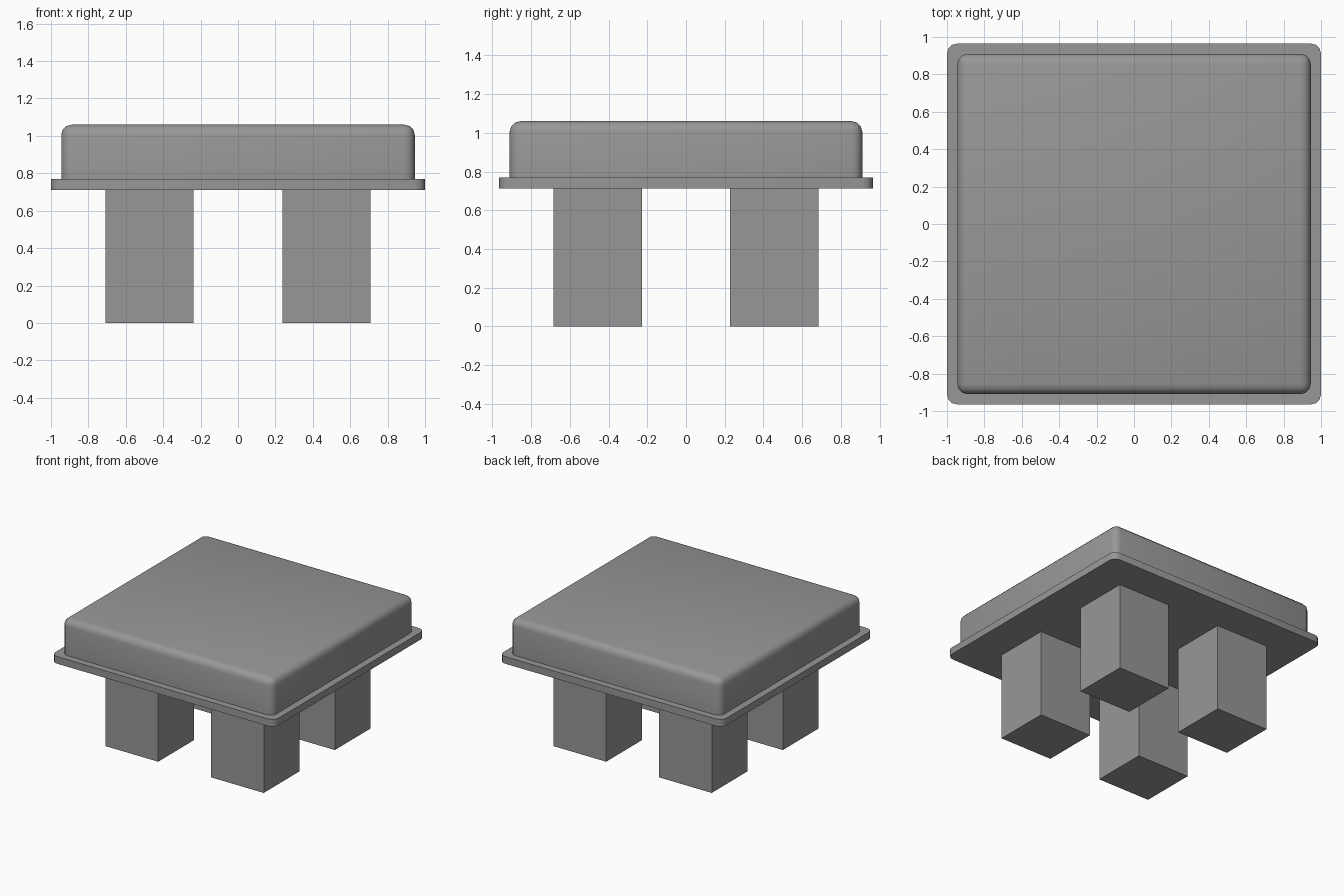
import bpy, bmesh
from math import radians

if "Cube" in bpy.data.objects:
    bpy.data.objects.remove(bpy.data.objects["Cube"])

# Dark grey shared by all parts
grey = bpy.data.materials.new("dark_grey")
grey.diffuse_color = (0.31, 0.31, 0.31, 1)
grey.use_nodes = True
grey.node_tree.nodes["Principled BSDF"].inputs["Base Color"].default_value = grey.diffuse_color


def box(name, half_x, half_y, z0, z1, x=0.0, y=0.0, radius=0.0, round_top=False):
    """Box with optional rounded upright corners and rounded top rim."""
    bm = bmesh.new()
    bmesh.ops.create_cube(bm, size=1)
    for v in bm.verts:
        v.co.x *= 2 * half_x
        v.co.y *= 2 * half_y
        v.co.z = z1 if v.co.z > 0 else z0
    if radius:
        def picked(e):
            zs = [v.co.z for v in e.verts]
            upright = abs(zs[0] - zs[1]) > 1e-5
            return upright or (round_top and min(zs) > z1 - 1e-5)
        bmesh.ops.bevel(bm, geom=[e for e in bm.edges if picked(e)], offset=radius,
                        segments=3, profile=0.5, affect='EDGES', clamp_overlap=True)
    mesh = bpy.data.meshes.new(name)
    bm.to_mesh(mesh)
    bm.free()
    mesh.materials.append(grey)
    obj = bpy.data.objects.new(name, mesh)
    obj.location = (x, y, 0)
    bpy.context.collection.objects.link(obj)
    if radius:
        bpy.ops.object.select_all(action='DESELECT')
        obj.select_set(True)
        bpy.context.view_layer.objects.active = obj
        bpy.ops.object.shade_smooth_by_angle(angle=radians(40))
    return obj


# Seat base plate with rounded corners
box("base_plate", 1.0, 0.965, 0.712, 0.77, radius=0.055)

# Cushion with softened top
box("cushion", 0.945, 0.91, 0.77, 1.06, radius=0.055, round_top=True)

# Four square legs
for side, sx in (("left", -1), ("right", 1)):
    for end, sy in (("front", -1), ("back", 1)):
        box(f"{end}_{side}_leg", 0.236, 0.228, 0.0, 0.712, x=sx * 0.473, y=sy * 0.455)
